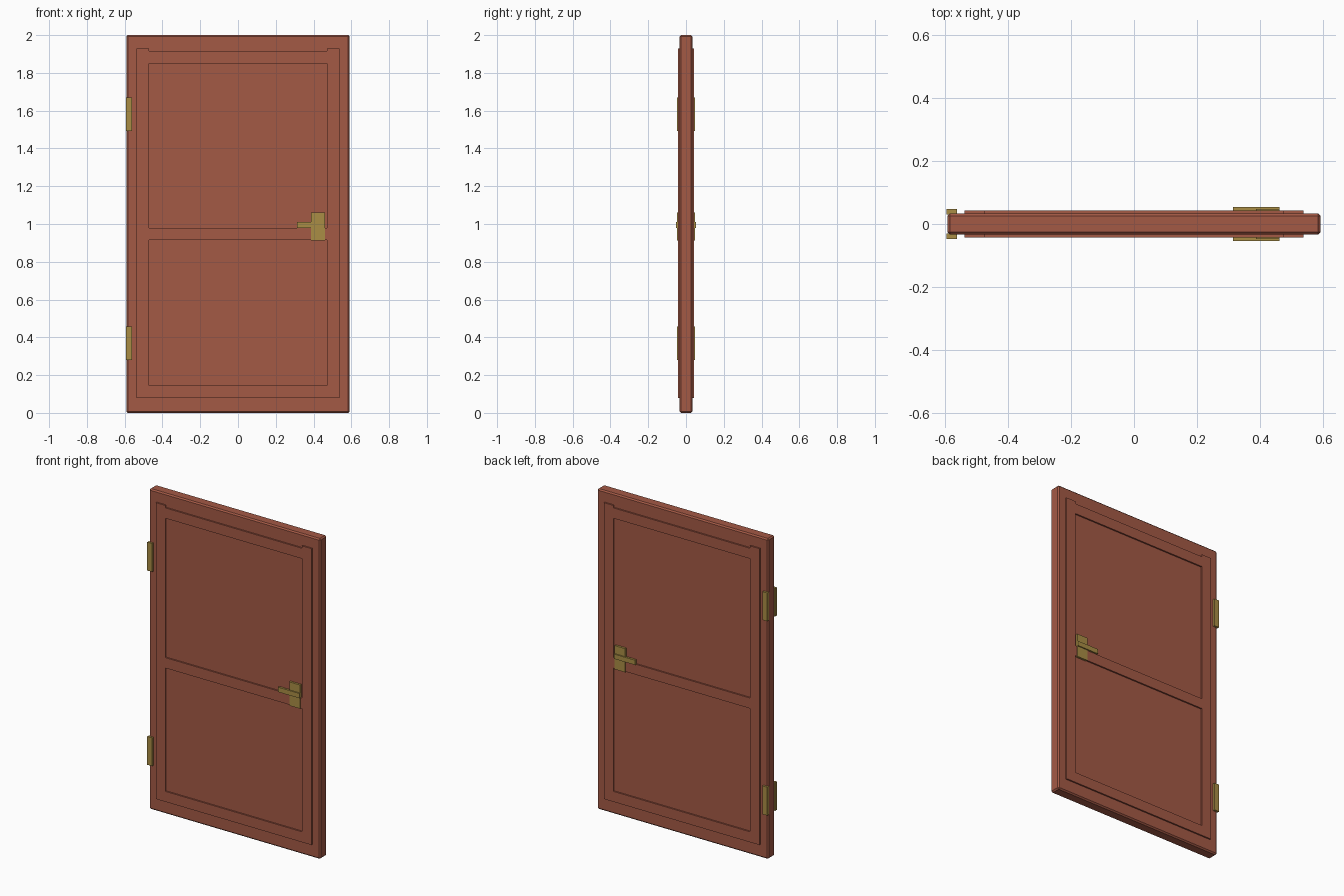
import bpy

if "Cube" in bpy.data.objects:
    bpy.data.objects.remove(bpy.data.objects["Cube"])


def material(name, color):
    m = bpy.data.materials.new(name)
    m.diffuse_color = (*color, 1)
    m.use_nodes = True
    m.node_tree.nodes["Principled BSDF"].inputs["Base Color"].default_value = m.diffuse_color
    return m


wood = material("red_wood", (0.37, 0.10, 0.06))
brass = material("brass", (0.40, 0.27, 0.06))


def box(name, x, y, z, mat, bevel=0):
    """Box from (min, max) ranges on each axis."""
    bpy.ops.mesh.primitive_cube_add(size=1, location=[sum(r) / 2 for r in (x, y, z)])
    o = bpy.context.object
    o.name = name
    o.scale = [r[1] - r[0] for r in (x, y, z)]
    bpy.ops.object.transform_apply(location=False, rotation=False, scale=True)
    o.data.materials.append(mat)
    if bevel:
        b = o.modifiers.new("Bevel", "BEVEL")
        b.width = bevel
        b.segments = 1
    return o


def both_faces(name, x, depth, z, mat):
    """The same part on the front and back of the door."""
    near, far = depth
    box("front_" + name, x, (-far, -near), z, mat)
    box("back_" + name, x, (near, far), z, mat)


# Door slab with chamfered edges
box("door_slab", (-0.591, 0.591), (-0.034, 0.034), (0, 2), wood, 0.008)

# Raised frame: stiles and rails around two recessed panels
trim = (0.03, 0.043)
both_faces("left_stile", (-0.537, -0.472), trim, (0.08, 1.93), wood)
both_faces("right_stile", (0.472, 0.537), trim, (0.08, 1.93), wood)
for name, z in (("bottom_rail", (0.08, 0.145)),
                ("middle_rail", (0.915, 0.98)),
                ("top_rail", (1.85, 1.915))):
    both_faces(name, (-0.472, 0.472), trim, z, wood)

# Hinge plates
for name, z in (("lower_hinge", (0.28, 0.457)), ("upper_hinge", (1.493, 1.67))):
    both_faces(name, (-0.594, -0.56), (0.03, 0.047), z, brass)

# Handle plate and lever
both_faces("handle_plate", (0.387, 0.461), (0.03, 0.047), (0.912, 1.06), brass)
both_faces("handle_lever", (0.313, 0.461), (0.041, 0.054), (0.98, 1.01), brass)
